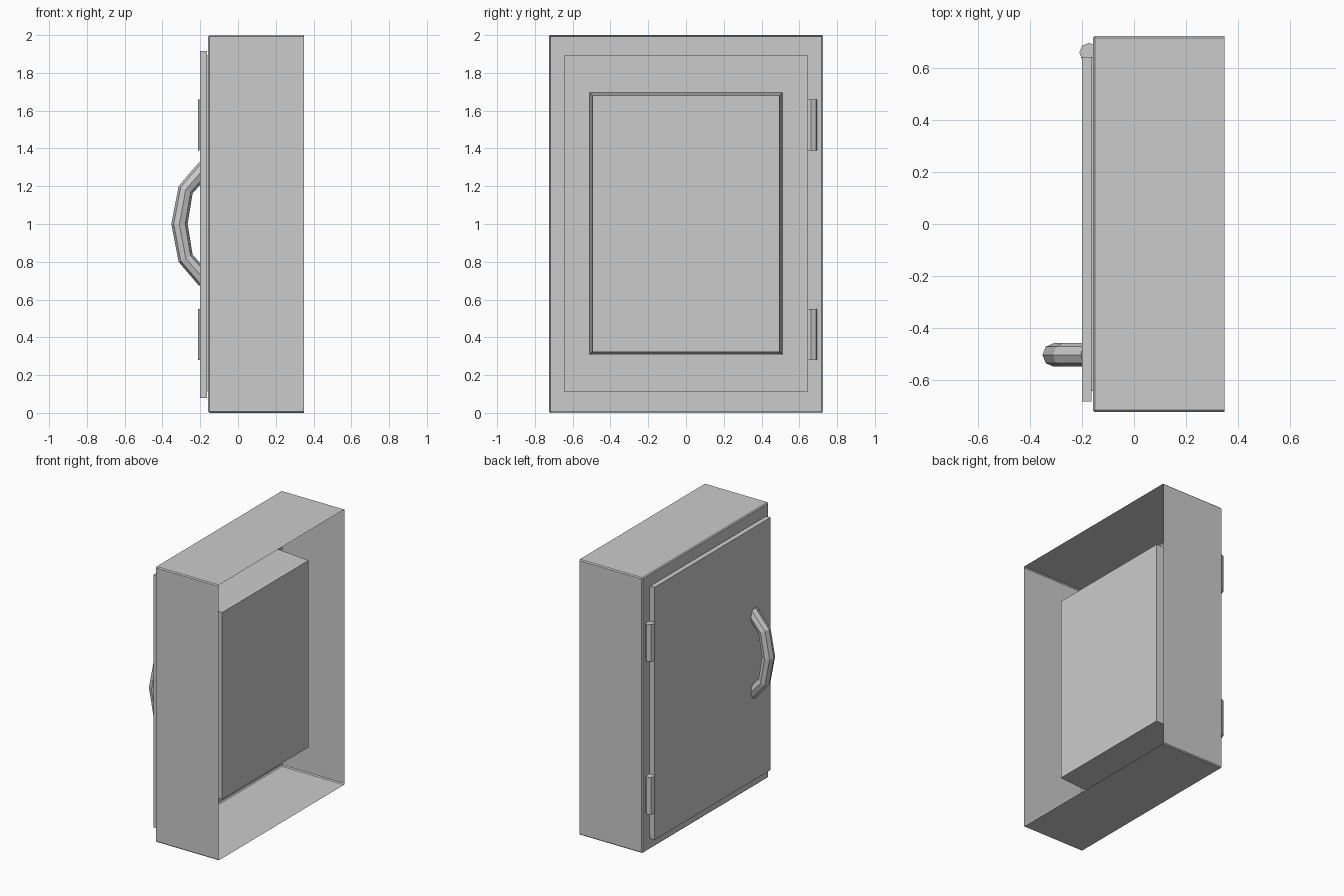
import bpy, bmesh, math
from mathutils import Matrix

if "Cube" in bpy.data.objects:
    bpy.data.objects.remove(bpy.data.objects["Cube"])


def finish(name, bm):
    mesh = bpy.data.meshes.new(name)
    bm.to_mesh(mesh)
    bm.free()
    obj = bpy.data.objects.new(name, mesh)
    bpy.context.collection.objects.link(obj)
    return obj


def box_mesh(x0, x1, y0, y1, z0, z1):
    bm = bmesh.new()
    bmesh.ops.create_cube(bm, size=1)
    for v in bm.verts:
        v.co.x = x1 if v.co.x > 0 else x0
        v.co.y = y1 if v.co.y > 0 else y0
        v.co.z = z1 if v.co.z > 0 else z0
    return bm


# cabinet shell: thin-walled, open at +x, with finely bevelled corners
bm = box_mesh(-0.158, 0.35, -0.725, 0.725, 0, 2)
back = [f for f in bm.faces if f.normal.x > 0.9]
bmesh.ops.delete(bm, geom=back, context='FACES_ONLY')
corners = [e for e in bm.edges if not e.is_boundary]
bmesh.ops.bevel(bm, geom=corners, offset=0.007, segments=1,
                affect='EDGES', profile=0.5)
finish("cabinet_shell", bm)

# door panel and the plug plate that seats in the opening
finish("door", box_mesh(-0.2, -0.164, -0.685, 0.645, 0.08, 1.915))
finish("door_plug", box_mesh(-0.166, -0.13, -0.645, 0.645, 0.112, 1.892))

# tapered block on the inside of the door
bm = box_mesh(-0.132, 0.22, -0.51, 0.51, 0.308, 1.695)
for v in bm.verts:
    if v.co.x > 0:
        v.co.y *= 0.495 / 0.51
        v.co.z += 0.015 if v.co.z < 1 else -0.015
finish("inner_block", bm)

# hinges: eight-sided barrels
for name, z in (("lower_hinge", 0.415), ("upper_hinge", 1.525)):
    bm = bmesh.new()
    bmesh.ops.create_cone(bm, cap_ends=True, segments=8, radius1=0.038,
                          radius2=0.038, depth=0.27,
                          matrix=Matrix.Translation((-0.173, 0.661, z)))
    finish(name, bm)

# pull handle: eight-sided bowed bar with mitred bends
path = [(-0.175, 1.298), (-0.277, 1.182), (-0.31, 1.0),
        (-0.277, 0.818), (-0.175, 0.702)]
tilts = [(0.72, 0.69), (0.86, 0.44), (1, 0), (0.86, -0.44), (0.72, -0.69)]
R = 0.043
bm = bmesh.new()
rings = []
for (px, pz), (nx, nz) in zip(path, tilts):
    ring = []
    for k in range(8):
        a = math.tau * k / 8
        u = R * math.cos(a)
        ring.append(bm.verts.new((px - nx * u, -0.505 + R * math.sin(a) * 1.05,
                                  pz + nz * u)))
    rings.append(ring)
for r0, r1 in zip(rings, rings[1:]):
    for k in range(8):
        j = (k + 1) % 8
        bm.faces.new((r0[k], r0[j], r1[j], r1[k]))
bm.faces.new(rings[0])
bm.faces.new(rings[-1])
bmesh.ops.recalc_face_normals(bm, faces=bm.faces)
finish("door_handle", bm)
